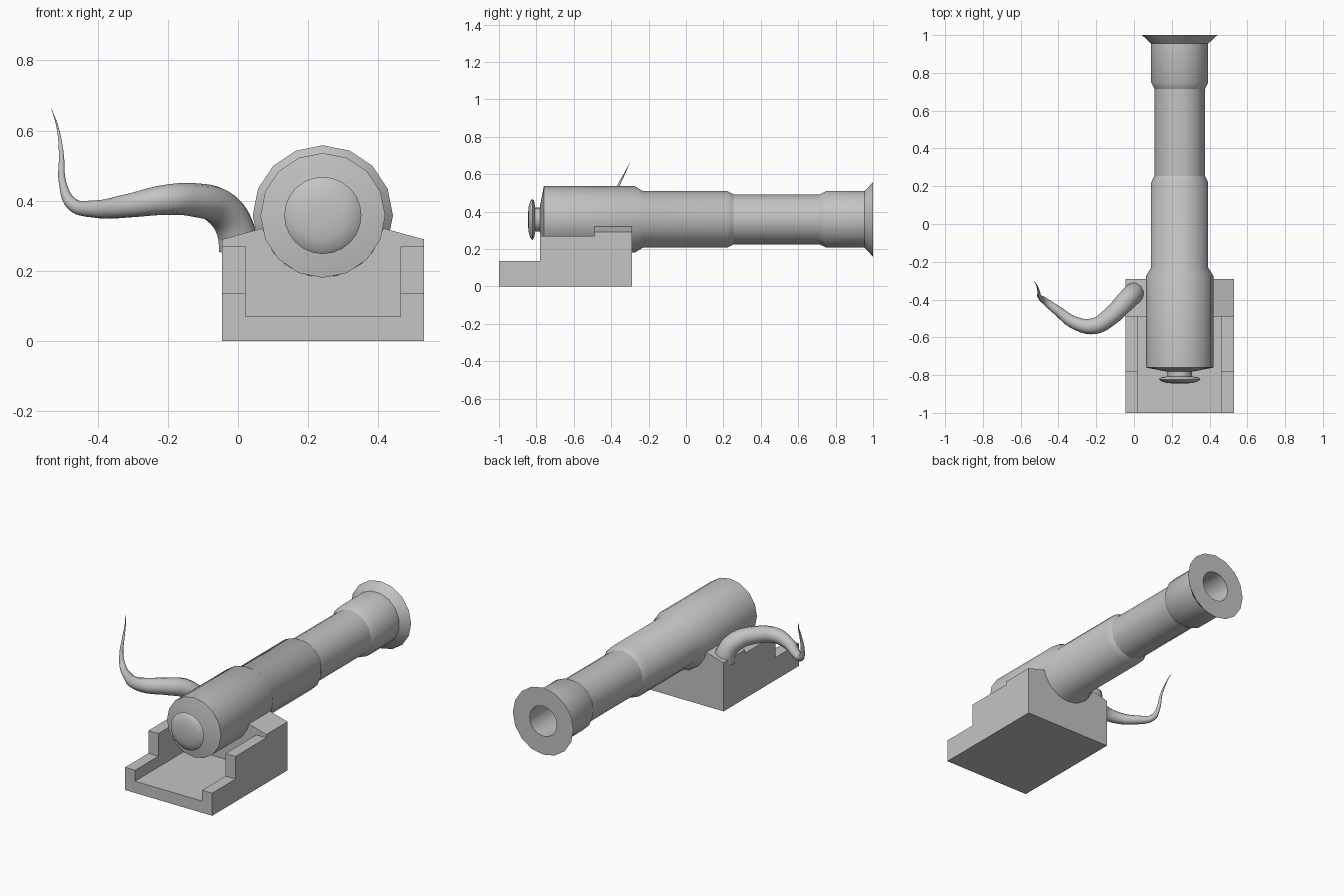
import bpy, bmesh
from math import sin, cos, pi, radians
from mathutils import Vector

cube = bpy.data.objects.get("Cube")
if cube:
    bpy.data.objects.remove(cube, do_unlink=True)

GREY = (0.55, 0.55, 0.55, 1)
grey = bpy.data.materials.new("plain grey")
grey.use_nodes = True
grey.diffuse_color = GREY
grey.node_tree.nodes["Principled BSDF"].inputs["Base Color"].default_value = GREY

AX, AZ = 0.242, 0.358          # barrel axis


def finish(name, bm, smooth=None):
    bmesh.ops.recalc_face_normals(bm, faces=bm.faces)
    mesh = bpy.data.meshes.new(name)
    bm.to_mesh(mesh)
    bm.free()
    mesh.materials.append(grey)
    ob = bpy.data.objects.new(name, mesh)
    bpy.context.collection.objects.link(ob)
    if smooth:
        bpy.ops.object.select_all(action='DESELECT')
        ob.select_set(True)
        bpy.context.view_layer.objects.active = ob
        bpy.ops.object.shade_smooth_by_angle(angle=radians(smooth))
    return ob


def turned(name, rings, sides, smooth):
    """Lathe about the barrel axis; each ring is (y, radius, phase in steps)."""
    bm = bmesh.new()
    loops = []
    for y, r, phase in rings:
        angles = [2 * pi * (i + phase) / sides for i in range(sides)]
        loops.append([bm.verts.new((AX + r * sin(a), y, AZ + r * cos(a))) for a in angles])
    for k, (a, b) in enumerate(zip(loops, loops[1:])):
        twisted = rings[k][2] != rings[k + 1][2]
        if rings[k][2] > rings[k + 1][2]:
            a, b = b, a
        for i in range(sides):
            j = (i + 1) % sides
            if twisted:        # zigzag collar
                bm.faces.new((a[i], a[j], b[i]))
                bm.faces.new((a[j], b[j], b[i]))
            else:
                bm.faces.new((a[i], a[j], b[j], b[i]))
    bm.faces.new(loops[0])
    bm.faces.new(loops[-1])
    return finish(name, bm, smooth)


def prism(name, outline, to_3d, lo, hi):
    """Extrude a flat outline between two positions."""
    bm = bmesh.new()
    ends = [[bm.verts.new(to_3d(p, q, d)) for p, q in outline] for d in (lo, hi)]
    n = len(outline)
    for i in range(n):
        j = (i + 1) % n
        bm.faces.new((ends[0][i], ends[0][j], ends[1][j], ends[1][i]))
    for end in ends:
        bm.faces.new(end)
    return finish(name, bm)


# Barrel with stepped sections, flared muzzle and bore
turned("barrel", [
    (-0.78, 0.075, 0), (-0.76, 0.178, 0), (-0.275, 0.178, 0),
    (-0.23, 0.154, 0.5), (0.22, 0.154, 0.5),
    (0.255, 0.134, 0), (0.715, 0.134, 0),
    (0.75, 0.154, 0.5), (0.955, 0.154, 0.5),
    (1.0, 0.2, 0), (1.0, 0.09, 0), (0.3, 0.09, 0)], 16, 32)

# Breech neck and button
turned("breech_neck", [(-0.815, 0.065, 0), (-0.775, 0.065, 0)], 16, 40)
turned("breech_button", [
    (-0.845, 0.03, 0), (-0.841, 0.07, 0), (-0.832, 0.098, 0),
    (-0.822, 0.11, 0), (-0.812, 0.098, 0), (-0.806, 0.06, 0)], 24, 50)

# Carriage: floor, stepped cheeks, cradle block
XL, XR, FLOOR = -0.045, 0.53, 0.07
WALL = 0.066


def along_x(y, z, x):
    return (x, y, z)


def along_y(x, z, y):
    return (x, y, z)


prism("carriage_floor",
      [(XL + WALL, 0), (XR - WALL, 0), (XR - WALL, FLOOR), (XL + WALL, FLOOR)],
      along_y, -1.0, -0.49)

cheek = [(-1.0, 0), (-0.49, 0), (-0.49, 0.27), (-0.78, 0.27), (-0.78, 0.135), (-1.0, 0.135)]
prism("right_cheek", cheek, along_x, XL, XL + WALL)
prism("left_cheek", cheek, along_x, XR - WALL, XR)

scoop = [(AX + 0.176 * cos(a), AZ - 0.176 * sin(a))
         for a in [radians(12 + 156 * i / 12) for i in range(13)]]
prism("cradle_block", [(XL, 0), (XR, 0), (XR, 0.29)] + scoop + [(XL, 0.29)],
      along_y, -0.49, -0.29)

# Curling tail, a tapered round curve
path = [(0.0, -0.365, 0.26, 0.056), (-0.005, -0.37, 0.31, 0.056),
        (-0.045, -0.41, 0.375, 0.053), (-0.125, -0.49, 0.402, 0.048),
        (-0.21, -0.54, 0.402, 0.043), (-0.31, -0.525, 0.386, 0.034),
        (-0.41, -0.455, 0.376, 0.025), (-0.475, -0.405, 0.392, 0.018),
        (-0.5, -0.385, 0.45, 0.011), (-0.504, -0.362, 0.535, 0.007),
        (-0.515, -0.325, 0.61, 0.003), (-0.532, -0.3, 0.662, 0.0005)]
curve = bpy.data.curves.new("tail", 'CURVE')
curve.dimensions = '3D'
curve.bevel_depth = 1.0
curve.bevel_resolution = 4
curve.resolution_u = 6
curve.use_fill_caps = True
spline = curve.splines.new('BEZIER')
spline.bezier_points.add(len(path) - 1)
for point, (x, y, z, r) in zip(spline.bezier_points, path):
    point.co = Vector((x, y, z))
    point.radius = r
    point.handle_left_type = point.handle_right_type = 'AUTO'
spline.use_smooth = True
curve.materials.append(grey)
tail = bpy.data.objects.new("tail", curve)
bpy.context.collection.objects.link(tail)
